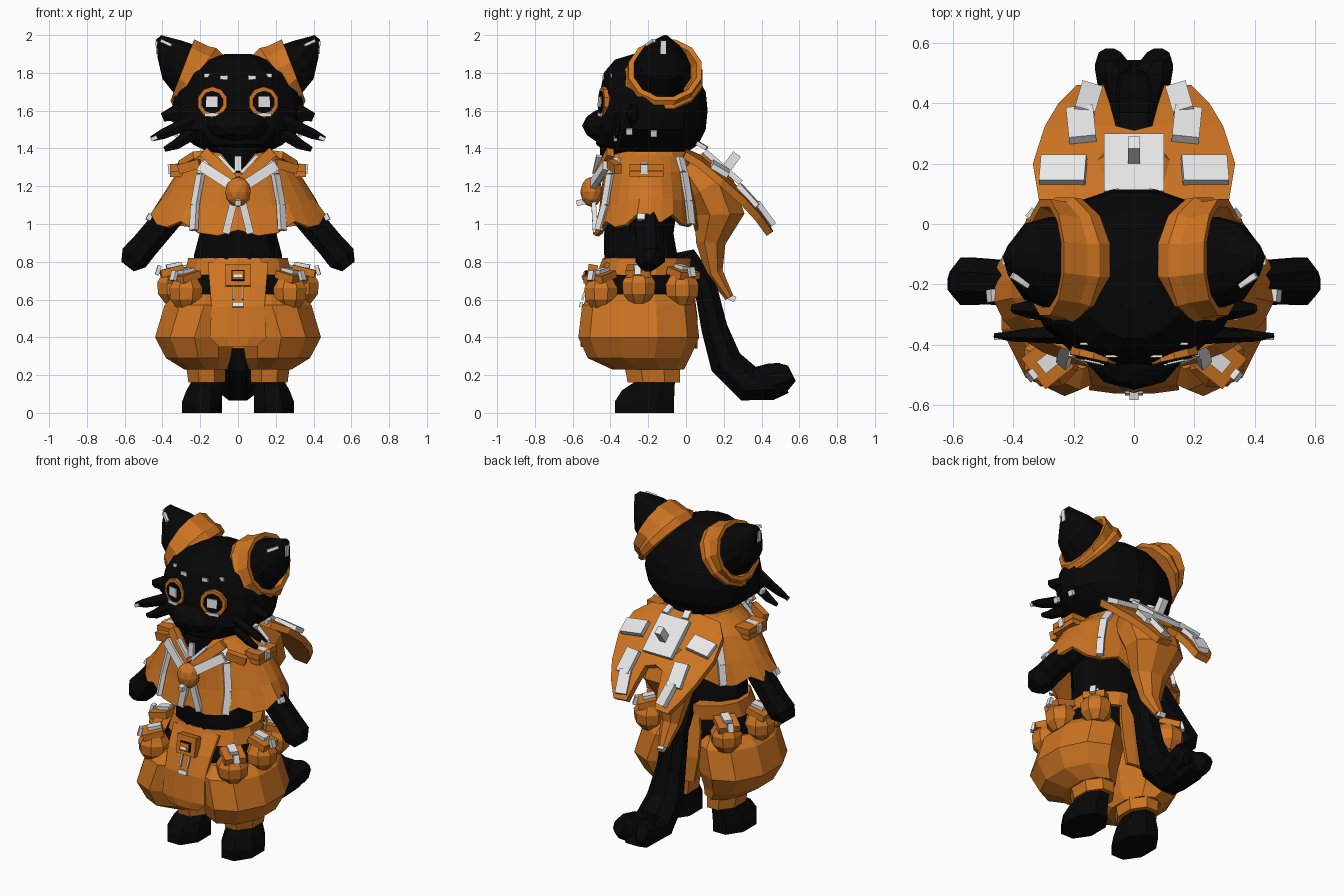
import bpy, bmesh
from math import sin, cos, pi, sqrt
from mathutils import Vector as V, Matrix

if "Cube" in bpy.data.objects:
    bpy.data.objects.remove(bpy.data.objects["Cube"])


def material(name, rgb):
    m = bpy.data.materials.new(name)
    m.use_nodes = True
    m.diffuse_color = (*rgb, 1)
    m.node_tree.nodes["Principled BSDF"].inputs["Base Color"].default_value = (*rgb, 1)
    return m


BLACK = material("soft black", (.002, .002, .002))
ORANGE = material("orange cloth", (.61, .175, .016))
WHITE = material("pale trim", (.8, .8, .8))
X, Y, Z = V((1, 0, 0)), V((0, 1, 0)), V((0, 0, 1))


def finish(name, bm, mat, thick=0):
    bmesh.ops.recalc_face_normals(bm, faces=bm.faces)
    me = bpy.data.meshes.new(name)
    bm.to_mesh(me)
    bm.free()
    me.materials.append(mat)
    ob = bpy.data.objects.new(name, me)
    bpy.context.collection.objects.link(ob)
    if thick:
        mod = ob.modifiers.new("thickness", "SOLIDIFY")
        mod.thickness = thick
    return ob


def loft(name, rings, mat, closed=True, caps=True, thick=0):
    bm = bmesh.new()
    rows = [[bm.verts.new(p) for p in r] for r in rings]
    n = len(rows[0])
    for a, b in zip(rows, rows[1:]):
        for i in range(n if closed else n - 1):
            j = (i + 1) % n
            bm.faces.new((a[i], a[j], b[j], b[i]))
    if caps:
        bm.faces.new(rows[0])
        bm.faces.new(rows[-1])
    return finish(name, bm, mat, thick)


def ring(c, u, v, n=10):
    c, u, v = V(c), V(u), V(v)
    return [c + u * cos(2 * pi * (i + .5) / n) + v * sin(2 * pi * (i + .5) / n) for i in range(n)]


def stack(name, rows, mat, n=10, **kw):
    # rows: z, centre x, radius x, centre y, radius y
    return loft(name, [ring((cx, cy, z), X * rx, Y * ry, n) for z, cx, rx, cy, ry in rows], mat, **kw)


def tube(name, pts, side, mat, wide=1, n=8):
    # pts: x, y, z, radius
    c = [V(p[:3]) for p in pts]
    rings = []
    for i, p in enumerate(pts):
        t = (c[min(i + 1, len(c) - 1)] - c[max(i - 1, 0)]).normalized()
        rings.append(ring(c[i], side * p[3] * wide, t.cross(side).normalized() * p[3], n))
    return loft(name, rings, mat)


def bar(name, p, q, w, t, mat, up=Z):
    # box from p to q, width w, thickness t along the facing direction
    p, q = V(p), V(q)
    d = q - p
    s = d.cross(V(up)).normalized()
    k = s.cross(d).normalized()
    off = [s * w / 2 + k * t / 2, -s * w / 2 + k * t / 2, -s * w / 2 - k * t / 2, s * w / 2 - k * t / 2]
    return loft(name, [[p + o for o in off], [q + o for o in off]], mat)


def ball(name, c, r, mat, sub=1):
    bm = bmesh.new()
    bmesh.ops.create_icosphere(bm, subdivisions=sub, radius=1,
                               matrix=Matrix.Translation(c) @ Matrix.Diagonal((*r, 1)))
    return finish(name, bm, mat)


def lerp(table, t):
    # linear lookup in rows sorted by their first value
    for a, b in zip(table, table[1:]):
        if t <= b[0]:
            break
    f = (t - a[0]) / (b[0] - a[0])
    return [u + (w - u) * f for u, w in zip(a, b)]


# Head and muzzle
HEAD = [(1.36, .12, -.4, -.02), (1.42, .24, -.48, .07), (1.5, .34, -.49, .11), (1.6, .36, -.47, .12),
        (1.7, .34, -.46, .11), (1.8, .27, -.44, .05), (1.87, .17, -.38, -.04), (1.9, .07, -.28, -.12)]
stack("head", [(z, 0, rx, (f + b) / 2, (b - f) / 2) for z, rx, f, b in HEAD], BLACK, 16)
ball("muzzle", (0, -.41, 1.52), (.17, .14, .095), BLACK, 2)


def face(x, z, out=0):
    _, rx, f, b = lerp(HEAD, z)
    return V((x, (f + b) / 2 - (b - f) / 2 * sqrt(1 - (x / rx) ** 2) - out, z))


# Torso with neck and throat, hips and waistband
stack("torso", [(.74, 0, .25, -.23, .2), (.84, 0, .24, -.24, .2), (.95, 0, .21, -.25, .19),
                (1.15, 0, .26, -.22, .19), (1.3, 0, .2, -.2, .17), (1.4, 0, .12, -.2, .14)], BLACK, 12)
stack("throat", [(1.27, 0, .01, -.44, .02), (1.41, 0, .13, -.4, .06)], BLACK, 8)
stack("waistband", [(.73, 0, .29, -.22, .255), (.82, 0, .27, -.2, .24)], ORANGE, 14)
stack("hips", [(.55, 0, .35, -.24, .25), (.66, 0, .33, -.23, .25), (.75, 0, .28, -.22, .23)], BLACK, 12)

# Capelet with scalloped hem
CAPE = [(0, 1.38, .18, .2, -.19), (.35, 1.27, .32, .24, -.2), (.7, 1.12, .41, .26, -.2), (1, 1.0, .47, .28, -.21)]


def cape(a, t, out=0):
    _, z, rx, ry, cy = lerp(CAPE, t)
    z += .06 * t * (abs(cos(a)) - .6) - .03 * t * max(0, -sin(a))
    return V((cos(a) * (rx + out), cy + sin(a) * (ry + out), z))


angles = [2 * pi * i / 27 - pi / 2 for i in range(27)]
rows = [[cape(a, r[0]) for a in angles] for r in CAPE]
rows[-1] = [p + Z * (.035 if i % 3 == 0 else -.01) for i, p in enumerate(rows[-1])]
loft("capelet", rows, ORANGE, caps=False, thick=.02)

# Collar open at the front
arc = [-pi / 2 + .75 + (2 * pi - 1.5) * i / 10 for i in range(11)]
loft("collar", [[V((cos(a) * rx, -.19 + sin(a) * ry, z)) for a in arc]
                for z, rx, ry in ((1.32, .23, .22), (1.385, .19, .2), (1.37, .15, .17))],
     ORANGE, closed=False, caps=False, thick=.02)

# Scarf knot
ball("scarf_knot", (0, -.5, 1.17), (.07, .06, .08), ORANGE, 2)
bar("knot_pin", (0, -.58, 1.11), (0, -.53, 1.12), .03, .03, WHITE)
bar("throat_trim", (0, -.465, 1.36), (0, -.47, 1.28), .035, .02, WHITE, Y)

# Front and back trouser panels, buckle and lace
for name, prof in (("front_panel", ((.8, -.44, .16), (.68, -.51, .15), (.56, -.555, .14), (.4, -.57, .15), (.35, -.565, .1))),
                   ("back_panel", ((.8, .03, .1), (.65, .05, .12), (.5, .07, .12), (.34, .07, .09)))):
    loft(name, [[(x * w, y + .02 * abs(x) * (1 if y < 0 else -1), z) for x in (-1, -.4, .4, 1)]
                for z, y, w in prof], ORANGE, closed=False, caps=False, thick=.025)
bar("buckle", (0, -.51, .67), (0, -.49, .785), .13, .05, ORANGE, Y)
bar("buckle_slot", (0, -.535, .7), (0, -.525, .755), .07, .015, BLACK, Y)
bar("buckle_plate", (0, -.54, .705), (0, -.53, .75), .06, .02, ORANGE, Y)
bar("buckle_prong", (0, -.55, .715), (0, -.545, .73), .04, .01, WHITE, Y)
bar("lace_end", (0, -.56, .56), (0, -.553, .585), .06, .015, WHITE, Y)

# Tail curling back at the foot
tube("tail", [(0, -.06, .79, .06), (0, .01, .82, .06), (0, .1, .68, .065), (0, .15, .45, .075), (0, .21, .27, .095),
              (0, .33, .155, .105), (0, .45, .165, .105), (0, .52, .185, .09)], X, BLACK, 1.2)

# Hanging hood cone
tube("hood_cone", [(0, .02, 1.32, .1), (0, .12, 1.2, .15), (0, .18, 1.05, .14), (0, .13, .9, .085),
                   (0, .15, .74, .05), (0, .23, .61, .025)], X, ORANGE, 1.35)
bar("hood_tip", (0, .22, .62), (0, .26, .6), .04, .03, WHITE)

# Back flap with two lobes
FLAP = [(.0, 1.4, 0, .24), (.08, 1.365, 0, .315), (.2, 1.27, 0, .335), (.31, 1.165, 0, .3), (.325, 1.15, .06, .295),
        (.4, 1.06, .08, .25), (.46, .97, .1, .19)]


def flap(x, y, out=0):
    return V((x, y, lerp(FLAP, y)[1] - .3 * x * x + out))


bar("flap_center_plate", flap(0, .1, .035), flap(0, .29, .035), .2, .03, WHITE)
bar("flap_peg", (0, .19, 1.26), (0, .27, 1.37), .04, .05, WHITE)

for s in (1, -1):
    side = "left_" if s > 0 else "right_"

    def P(x, y, z):
        return V((s * x, y, z))

    # Ear: hollow cloth sleeve and pointed dark ear
    def ear_ring(c, u, v, k=1):
        return ring(P(*c), P(u[0], 0, u[1]) * k, Y * v * k, 12)
    loft(side + "ear_sleeve", [ear_ring((.205, -.12, 1.75), (.13, -.15), .21),
                               ear_ring((.23, -.12, 1.772), (.12, -.165), .215),
                               ear_ring((.25, -.12, 1.785), (.1, -.16), .2),
                               ear_ring((.295, -.11, 1.815), (.065, -.168), .2),
                               ear_ring((.295, -.11, 1.815), (.065, -.168), .2, .86),
                               ear_ring((.24, -.11, 1.785), (.065, -.168), .2, .7)], ORANGE)
    loft(side + "ear", [ear_ring((.265, -.13, 1.805), (.065, -.165), .185, .86),
                        ear_ring((.35, -.125, 1.87), (.052, -.105), .13),
                        ear_ring((.395, -.12, 1.935), (.032, -.055), .07),
                        ear_ring((.42, -.11, 1.988), (.014, -.012), .02)], BLACK)
    bar(side + "ear_tuft", P(.35, -.205, 1.945), P(.405, -.17, 1.97), .016, .02, WHITE, Y)
    bar(side + "ear_tip_tuft", P(.428, -.12, 1.9), P(.432, -.12, 1.97), .03, .01, WHITE, X)

    # Eye: stacked discs facing the front and slightly outwards
    c = face(s * .135, 1.645)
    n = V((s * .22, -1, .03)).normalized()
    u = n.cross(Z).normalized()
    v = u.cross(n)
    for part, r, d, mat in (("eye_rim", .082, .006, ORANGE), ("pupil", .06, .012, BLACK)):
        loft(side + part, [ring(c + n * k, u * r, v * r, 10) for k in (-.04, d)], mat)
    bar(side + "eye_glint", c + n * .014 - v * .025, c + n * .014 + v * .03, .06, .008, WHITE, n)
    bar(side + "lower_lid", c + n * .012 - v * .068 - u * .04, c + n * .012 - v * .068 + u * .04, .018, .009, WHITE, n)
    for x, z, w in ((.075, 1.775, .02), (.165, 1.787, .014)):
        p = face(s * x, z, .002)
        bar(side + "brow_dot", p - X * w, p + X * w, .022, .009, WHITE, Y)

    # Cheek fur and whiskers
    for y, z0, x1, z1, w in ((-.28, 1.52, .4, 1.565, .07), (-.37, 1.55, .46, 1.45, .04), (-.36, 1.49, .39, 1.395, .04)):
        tube(side + "whisker", [(s * .23, y, z0, w), (s * (x1 - .06), y, z1 + .025, w * .7), (s * x1, y, z1, w * .35)],
             Y, BLACK, .7, 5)
    bar(side + "whisker_tip", P(.43, -.375, 1.46), P(.46, -.375, 1.445), .02, .02, WHITE)
    for y, z in ((-.3, 1.49), (-.17, 1.48)):
        bar(side + "cheek_mark", P(.325, y, z - .015), P(.335, y, z + .015), .035, .02, WHITE, X)
    bar(side + "nape_tuft", P(.06, .06, 1.43), P(.07, .11, 1.4), .04, .02, WHITE)

    # Arm, leg with foot
    tube(side + "arm", [(s * .28, -.2, 1.14, .08), (s * .38, -.2, 1.02, .08), (s * .49, -.19, .89, .08),
                        (s * .55, -.19, .82, .085), (s * .585, -.2, .775, .045)], Y, BLACK)
    stack(side + "leg", [(0, s * .19, .115, -.22, .17), (.06, s * .19, .115, -.22, .17), (.12, s * .18, .1, -.2, .15),
                         (.17, s * .17, .08, -.16, .11), (.3, s * .16, .08, -.16, .11)], BLACK, 8)

    # Balloon trouser leg and cuff
    stack(side + "trouser", [(.63, s * .17, .17, -.24, .24), (.57, s * .18, .22, -.25, .3), (.4, s * .23, .22, -.25, .32),
                             (.29, s * .21, .18, -.25, .27), (.23, s * .17, .12, -.2, .19)], ORANGE, 10)
    stack(side + "cuff", [(.26, s * .17, .115, -.18, .16), (.16, s * .165, .105, -.17, .15)], ORANGE, 8)

    # Belt pouches with cloth flap and tab
    for x, y, lift in ((.275, -.45, 0), (.34, -.25, .03), (.27, -.02, .02)):
        d = V((s * x, y + .23, 0)).normalized()
        p = P(x, y, lift)
        stack(side + "pouch", [(z + lift, p.x, r, y, r) for z, r in ((.55, .05), (.6, .09), (.66, .095), (.72, .06))],
              ORANGE, 8)
        bar(side + "pouch_flap", p - d * .05 + Z * .735, p + d * .07 + Z * .705, .13, .04, ORANGE)
        bar(side + "pouch_tab", p + d * .075 + Z * .75, p + d * .09 + Z * .7, .035, .02, WHITE, d)
        bar(side + "pouch_loop", p - d * .04 + Z * .76, p + d * .04 + Z * .745, .05, .02, WHITE)
    bar(side + "lace", P(.025, -.523, .67), P(.025, -.55, .6), .01, .012, WHITE, Y)

    # Capelet stripes at front and back, and a short one at the side hem
    for a0, a1, spans in ((-.85, -1.06, ((.1, .35), (.35, .7), (.7, 1))), (.8, .95, ((.1, .35), (.35, .7), (.7, 1))),
                          (-.1, -.1, ((.92, 1),))):
        for t0, t1 in spans:
            p, q = (cape(a0 + (a1 - a0) * t, t, .01) for t in (t0, t1))
            p.x *= s
            q.x *= s
            bar(side + "cape_stripe", p, q, .042, .025, WHITE, V((p.x, p.y + .2, .1)))

    # Scarf bands, ribbons and shoulder bow
    bar(side + "scarf_band", P(.18, -.4, 1.38), P(.02, -.475, 1.23), .055, .04, ORANGE, Y)
    bar(side + "scarf_ribbon", P(.2, -.425, 1.31), P(.03, -.5, 1.2), .055, .03, WHITE, Y)
    bar(side + "inner_trim", P(.1, -.46, 1.36), P(.015, -.48, 1.27), .018, .03, WHITE, Y)
    bar(side + "ribbon_end", P(.02, -.49, 1.13), P(.065, -.48, .95), .04, .025, WHITE, Y)
    for z, h in ((1.3, .035), (1.265, .03)):
        bar(side + "shoulder_bow", P(.31, -.3, z), P(.31, -.12, z), .1, h, ORANGE)
    bar(side + "bow_pin", P(.27, -.22, 1.3), P(.37, -.22, 1.29), .04, .05, WHITE)
    bar(side + "chest_pin", P(.2, -.4, 1.32), P(.31, -.36, 1.29), .05, .04, ORANGE, Y)

    # Back flap half and its plates
    loft(side + "back_flap", [[flap(s * (xi + (xo - xi) * k), y) for k in (0, .35, .7, 1)] for y, _, xi, xo in FLAP],
         ORANGE, closed=False, caps=False, thick=.04)
    bar(side + "flap_side_plate", flap(s * .16, .18, .025), flap(s * .31, .18, .025), .1, .03, WHITE, V((0, .6, 1)))
    bar(side + "flap_upper_strip", flap(s * .17, .28, .02), flap(s * .18, .38, .02), .09, .03, WHITE)
    bar(side + "flap_lower_strip", flap(s * .165, .37, .025), flap(s * .14, .455, .025), .07, .03, WHITE)
    tube(side + "tail_tip", [(s * .05, .42, .17, .085), (s * .07, .52, .19, .08), (s * .08, .56, .21, .05)], X, BLACK, .8)
